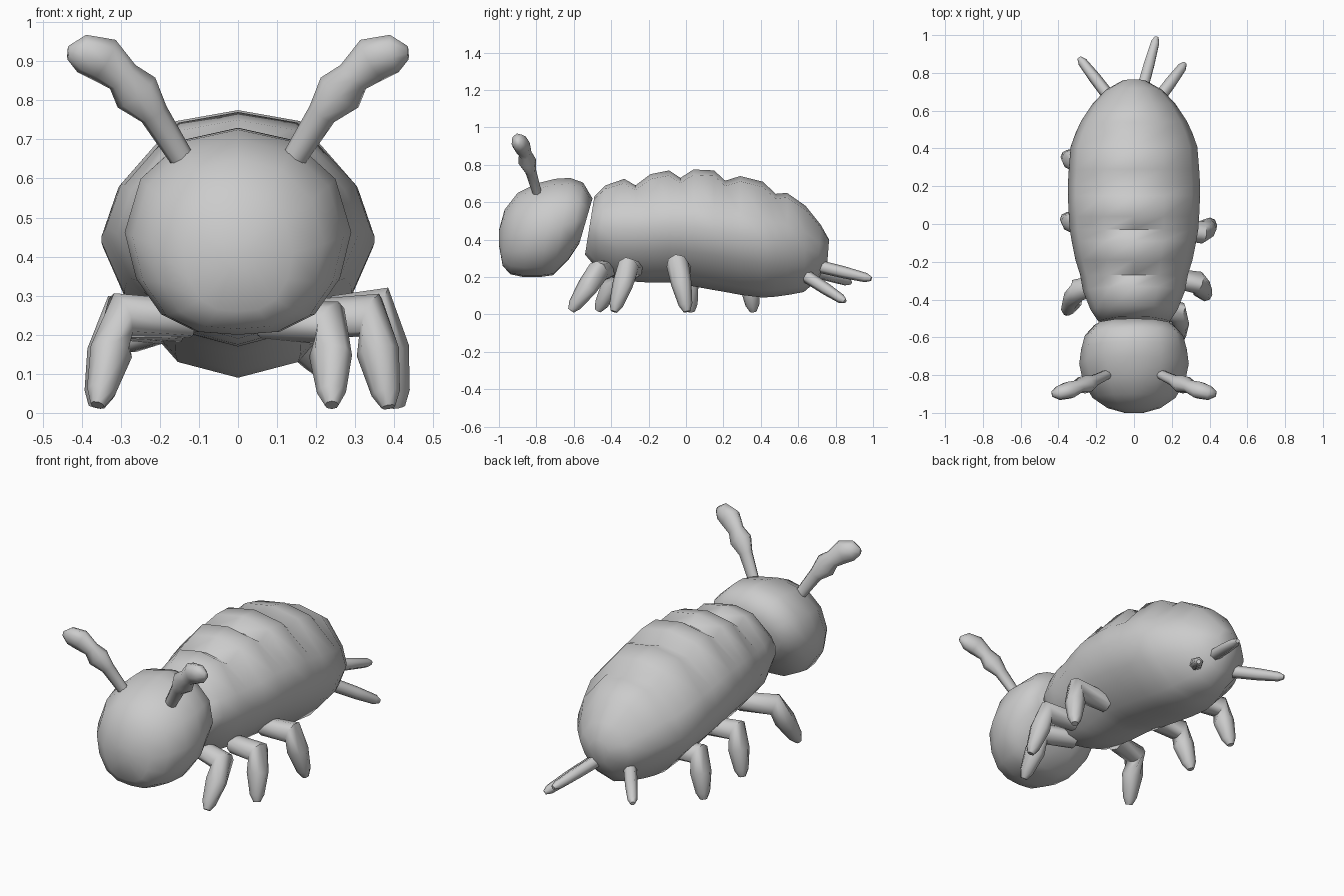
import bpy
import bmesh
import math
from mathutils import Vector

default_cube = bpy.data.objects.get("Cube")
if default_cube:
    bpy.data.objects.remove(default_cube, do_unlink=True)

# Single plain material
grey = bpy.data.materials.new("light grey")
grey.use_nodes = True
grey.diffuse_color = (0.6, 0.6, 0.6, 1)
grey.node_tree.nodes["Principled BSDF"].inputs["Base Color"].default_value = (0.6, 0.6, 0.6, 1)


def skin(name, rings, smooth_angle=60):
    """Bridge closed rings of points, cap both ends and smooth the result."""
    bm = bmesh.new()
    loops = [[bm.verts.new(point) for point in ring] for ring in rings]
    for first, second in zip(loops, loops[1:]):
        count = len(first)
        for i in range(count):
            j = (i + 1) % count
            bm.faces.new((first[i], first[j], second[j], second[i]))
    bm.faces.new(loops[0])
    bm.faces.new(loops[-1])
    bmesh.ops.recalc_face_normals(bm, faces=bm.faces)
    mesh = bpy.data.meshes.new(name)
    bm.to_mesh(mesh)
    bm.free()
    mesh.materials.append(grey)
    obj = bpy.data.objects.new(name, mesh)
    bpy.context.collection.objects.link(obj)
    bpy.ops.object.select_all(action="DESELECT")
    obj.select_set(True)
    bpy.context.view_layer.objects.active = obj
    bpy.ops.object.shade_smooth_by_angle(angle=math.radians(smooth_angle))
    return obj


def section_ring(half_section, top_y, top_z, bottom_y, bottom_z, half_width, dip=0):
    """Mirror a half section and fit it between a top and a bottom point."""
    outline = half_section + [(-x, h) for x, h in reversed(half_section[1:-1])]
    ring = []
    for x, height in outline:
        t = (height + 1) / 2
        z = bottom_z + (top_z - bottom_z) * t
        if height > 0.8:
            z -= dip
        ring.append((x * half_width, bottom_y + (top_y - bottom_y) * t, z))
    return ring


def tube(name, path, radii, sides=8, squash=1.0):
    """Sweep a polygon along a path, with its own radius at each point."""
    points = [Vector(p) for p in path]
    rings = []
    for i, point in enumerate(points):
        before = points[max(i - 1, 0)]
        after = points[min(i + 1, len(points) - 1)]
        along = (after - before).normalized()
        side = along.cross(Vector((0, 1, 0.2))).normalized()
        other = along.cross(side)
        ring = []
        for k in range(sides):
            angle = math.tau * k / sides
            offset = radii[i] * (math.cos(angle) * side + math.sin(angle) * other * squash)
            ring.append(point + offset)
        rings.append(ring)
    return skin(name, rings)


# Body: top y, top z, bottom y, bottom z, half width, groove depth
body_section = [(0, 1), (0.46, 0.91), (0.88, 0.38), (1, 0), (0.83, -0.42), (0.46, -0.87), (0, -1)]
body_rings = [
    (-0.49, 0.63, -0.54, 0.32, 0.19),
    (-0.43, 0.69, -0.48, 0.25, 0.23),
    (-0.33, 0.725, -0.38, 0.19, 0.27),
    (-0.27, 0.735, -0.27, 0.175, 0.285, 0.045),
    (-0.19, 0.75, -0.19, 0.17, 0.31),
    (-0.09, 0.77, -0.09, 0.17, 0.33),
    (-0.03, 0.775, -0.03, 0.165, 0.34, 0.045),
    (0.04, 0.775, 0.04, 0.15, 0.345),
    (0.15, 0.77, 0.15, 0.13, 0.35),
    (0.21, 0.755, 0.21, 0.12, 0.35, 0.04),
    (0.29, 0.74, 0.29, 0.105, 0.345),
    (0.41, 0.71, 0.41, 0.09, 0.335),
    (0.48, 0.67, 0.48, 0.095, 0.31, 0.025),
    (0.54, 0.65, 0.55, 0.105, 0.28),
    (0.64, 0.58, 0.63, 0.12, 0.22),
    (0.72, 0.48, 0.7, 0.18, 0.15),
    (0.765, 0.4, 0.755, 0.27, 0.06),
]
skin("body", [section_ring(body_section, *r) for r in body_rings])

# Head: rounded at the front, slanted at the back
head_section = [(0, 1), (0.5, 0.88), (0.86, 0.52), (1, 0), (0.9, -0.45), (0.68, -0.8), (0.37, -0.97), (0, -1)]
head_rings = [
    (-1.0, 0.45, -1.0, 0.37, 0.05),
    (-0.97, 0.56, -0.98, 0.26, 0.14),
    (-0.9, 0.65, -0.94, 0.215, 0.22),
    (-0.8, 0.7, -0.87, 0.2, 0.27),
    (-0.7, 0.725, -0.78, 0.2, 0.29),
    (-0.62, 0.73, -0.71, 0.21, 0.28),
    (-0.55, 0.705, -0.63, 0.29, 0.26),
    (-0.5, 0.62, -0.57, 0.38, 0.21),
]
skin("head", [section_ring(head_section, *r) for r in head_rings])

# Antennae: beaded stalks, one on each side
stalk = [
    (0.13, -0.79, 0.63), (0.215, -0.83, 0.765), (0.26, -0.85, 0.82), (0.295, -0.86, 0.86),
    (0.345, -0.88, 0.905), (0.4, -0.895, 0.92), (0.435, -0.9, 0.922),
]
stalk_radii = [0.03, 0.038, 0.062, 0.045, 0.06, 0.05, 0.018]
for label, mirror in (("left", 1), ("right", -1)):
    path = [(x * mirror, y, z) for x, y, z in stalk]
    tube(label + "_antenna", path, stalk_radii, squash=0.78)

# Legs: root, knee and foot, in uneven walking poses
leg_poses = {
    "left_front_leg": ((0.06, -0.42, 0.24), (0.235, -0.47, 0.23), (0.24, -0.615, 0.02)),
    "left_middle_leg": ((0.17, -0.28, 0.24), (0.34, -0.31, 0.25), (0.385, -0.385, 0.015)),
    "left_rear_leg": ((0.17, -0.02, 0.24), (0.365, -0.045, 0.265), (0.41, 0.005, 0.015)),
    "right_front_leg": ((-0.12, -0.3, 0.24), (-0.3, -0.35, 0.25), (-0.36, -0.47, 0.02)),
    "right_middle_leg": ((-0.14, 0.01, 0.23), (-0.31, 0.0, 0.245), (-0.365, 0.03, 0.015)),
    "right_rear_leg": ((-0.14, 0.32, 0.22), (-0.31, 0.33, 0.24), (-0.36, 0.36, 0.015)),
}
for name, pose in leg_poses.items():
    root, knee, foot = (Vector(p) for p in pose)
    path = [root, knee, knee.lerp(foot, 0.4), knee.lerp(foot, 0.85), foot]
    tube(name, path, [0.05, 0.06, 0.055, 0.037, 0.018])

# Tail: three short tapering spikes
spikes = {
    "left_tail_spike": ((0.12, 0.65, 0.2), (0.27, 0.85, 0.07)),
    "middle_tail_spike": ((0.04, 0.7, 0.26), (0.12, 0.99, 0.19)),
    "right_tail_spike": ((-0.12, 0.66, 0.24), (-0.29, 0.88, 0.17)),
}
for name, ends in spikes.items():
    base, tip = (Vector(p) for p in ends)
    tube(name, [base, base.lerp(tip, 0.5), base.lerp(tip, 0.9), tip], [0.034, 0.032, 0.025, 0.012], sides=6)
